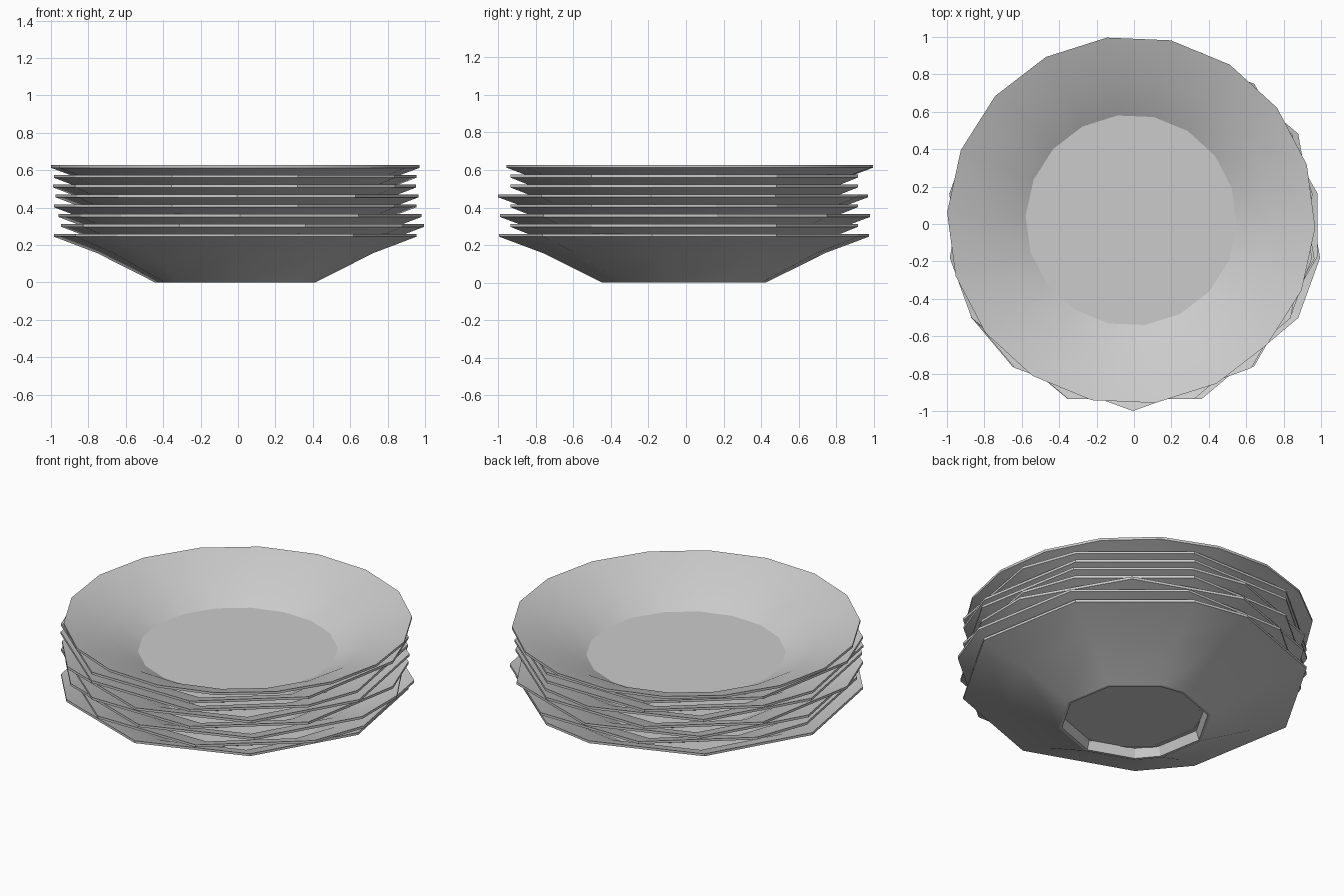
import bpy, bmesh, math

if "Cube" in bpy.data.objects:
    bpy.data.objects.remove(bpy.data.objects["Cube"])

# plate cross-section (radius, height): foot recess, foot ring, outer wall, rim, inner wall, floor
PROFILE = [(0.40, 0.055), (0.418, 0.0), (0.435, 0.0), (0.75, 0.157), (0.985, 0.245),
           (0.985, 0.26), (0.75, 0.175), (0.565, 0.073)]
SPACING = 0.0525


def plate(name, angles, cx, cy, z):
    bm = bmesh.new()
    rings = []
    for r, h in PROFILE:
        rings.append([bm.verts.new((r * math.cos(math.radians(a)),
                                    r * math.sin(math.radians(a)), h)) for a in angles])
    n = len(angles)
    for lo, hi in zip(rings, rings[1:]):
        for i in range(n):
            j = (i + 1) % n
            bm.faces.new((lo[i], lo[j], hi[j], hi[i]))
    bm.faces.new(rings[0][::-1])   # recessed underside
    bm.faces.new(rings[-1])        # eating surface
    bmesh.ops.recalc_face_normals(bm, faces=bm.faces)
    mesh = bpy.data.meshes.new(name)
    bm.to_mesh(mesh)
    bm.free()
    ob = bpy.data.objects.new(name, mesh)
    ob.location = (cx, cy, z)
    bpy.context.collection.objects.link(ob)
    bpy.ops.object.select_all(action='DESELECT')
    ob.select_set(True)
    bpy.context.view_layer.objects.active = ob
    bpy.ops.object.shade_smooth_by_angle(angle=math.radians(25))


# coarse uneven outlines for the lower plates, full 18 sides for the top one
coarse_a = [30, 70, 90, 130, 170, 210, 230, 270, 310, 350]
coarse_b = [10, 50, 90, 130, 170, 210, 230, 270, 310, 350]
coarse_c = [-10, 30, 70, 110, 150, 170, 210, 250, 290, 330]
coarse_d = sorted((-a) % 360 for a in coarse_c)
full = [-2.4 + 20 * k for k in range(18)]

# stack, bottom to top: outline and small sideways shift
stack = [
    (coarse_a, -0.015, -0.01),
    (coarse_c, 0.025, -0.01),
    (coarse_b, 0.01, -0.005),
    (coarse_d, -0.015, -0.01),
    (coarse_a, -0.005, -0.015),
    (coarse_c, -0.018, -0.01),
    (coarse_d, -0.015, -0.01),
    (full, -0.015, 0.02),
]
for i, (outline, cx, cy) in enumerate(stack):
    plate(f"plate_{i + 1}", outline, cx, cy, i * SPACING)
